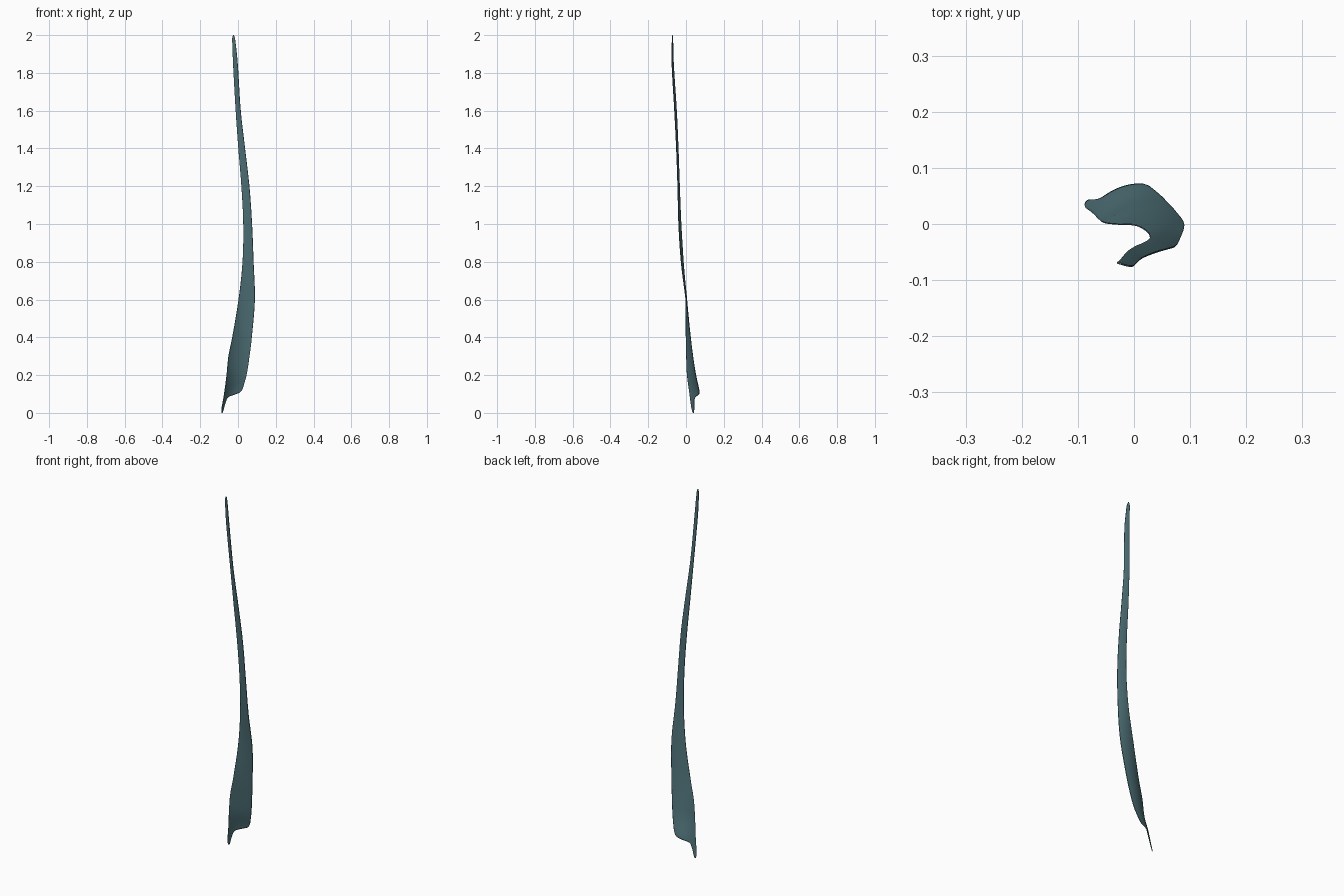
import bpy, bmesh

if "Cube" in bpy.data.objects:
    bpy.data.objects.remove(bpy.data.objects["Cube"])

# Cross-sections up the blade: z, left x, left y, right x, right y, cupping depth
SECTIONS = [
    (0.00, -0.091, 0.032, 0.000, 0.078, 0.012),
    (0.10, -0.073, 0.019, 0.018, 0.073, 0.014),
    (0.20, -0.060, 0.006, 0.045, 0.052, 0.013),
    (0.30, -0.050, 0.002, 0.061, 0.036, 0.011),
    (0.40, -0.030, 0.000, 0.073, 0.023, 0.009),
    (0.60, 0.003, -0.002, 0.089, -0.001, 0.006),
    (0.80, 0.024, -0.014, 0.082, -0.026, 0.004),
    (1.00, 0.028, -0.026, 0.074, -0.039, 0.002),
    (1.20, 0.018, -0.034, 0.060, -0.044, 0.002),
    (1.40, 0.002, -0.041, 0.037, -0.051, 0.001),
    (1.60, -0.012, -0.050, 0.014, -0.061, 0.001),
    (1.85, -0.026, -0.066, -0.002, -0.075, 0.001),
    (1.96, -0.030, -0.069, -0.013, -0.074, 0.0),
    (1.985, -0.030, -0.069, -0.017, -0.073, 0.0),
    (2.00, -0.026, -0.070, -0.022, -0.071, 0.0),
]
# Lower edge across the width: fraction, z (tail on the left, then a notch)
LOWER_EDGE = [(0.0, 0.03), (0.04, 0.006), (0.09, 0.0), (0.14, 0.008),
              (0.19, 0.045), (0.25, 0.072), (0.35, 0.084), (0.65, 0.096),
              (0.88, 0.106), (0.96, 0.115), (1.0, 0.135)]


def sample(table, k):
    """Smooth interpolation of a table keyed on its first column."""
    i = 0
    while i < len(table) - 2 and k > table[i + 1][0]:
        i += 1
    a, b = table[i], table[i + 1]
    p, n = table[max(i - 1, 0)], table[min(i + 2, len(table) - 1)]
    h = b[0] - a[0]
    f = (k - a[0]) / h
    out = []
    for c in range(1, len(a)):
        ma = (b[c] - p[c]) / (b[0] - p[0]) * h
        mb = (n[c] - a[c]) / (n[0] - a[0]) * h
        out.append((2*f**3 - 3*f**2 + 1) * a[c] + (f**3 - 2*f**2 + f) * ma
                   + (3*f**2 - 2*f**3) * b[c] + (f**3 - f**2) * mb)
    return out


def point(z, t):
    xl, yl, xr, yr, cup = sample(SECTIONS, z)
    dx, dy = xr - xl, yr - yl
    length = max((dx * dx + dy * dy) ** 0.5, 1e-6)
    d = cup * 4 * t * (1 - t)
    return (xl + dx * t - dy / length * d, yl + dy * t + dx / length * d, z)


# Twisted, cupped leaf blade
COLS, ROWS = 32, 90
bm = bmesh.new()
grid = []
for r in range(ROWS + 1):
    s = (r / ROWS)
    s = 0.35 * s + 0.65 * s * s * (3 - 2 * s)
    row = []
    for c in range(COLS + 1):
        t = c / COLS
        low = max(sample(LOWER_EDGE, t)[0], 0.0)
        row.append(bm.verts.new(point(low + (2.0 - low) * s, t)))
    grid.append(row)
for r in range(ROWS):
    for c in range(COLS):
        bm.faces.new((grid[r][c], grid[r][c + 1], grid[r + 1][c + 1], grid[r + 1][c]))
mesh = bpy.data.meshes.new("leaf_blade")
bm.to_mesh(mesh)
bm.free()
blade = bpy.data.objects.new("leaf_blade", mesh)
bpy.context.collection.objects.link(blade)

# Thin thickness
solid = blade.modifiers.new("thickness", 'SOLIDIFY')
solid.thickness = 0.003
solid.offset = 0.0

mat = bpy.data.materials.new("blue_green")
mat.diffuse_color = (0.075, 0.16, 0.18, 1)
mat.use_nodes = True
mat.node_tree.nodes["Principled BSDF"].inputs["Base Color"].default_value = mat.diffuse_color
mesh.materials.append(mat)

bpy.context.view_layer.objects.active = blade
blade.select_set(True)
bpy.ops.object.shade_smooth_by_angle()
